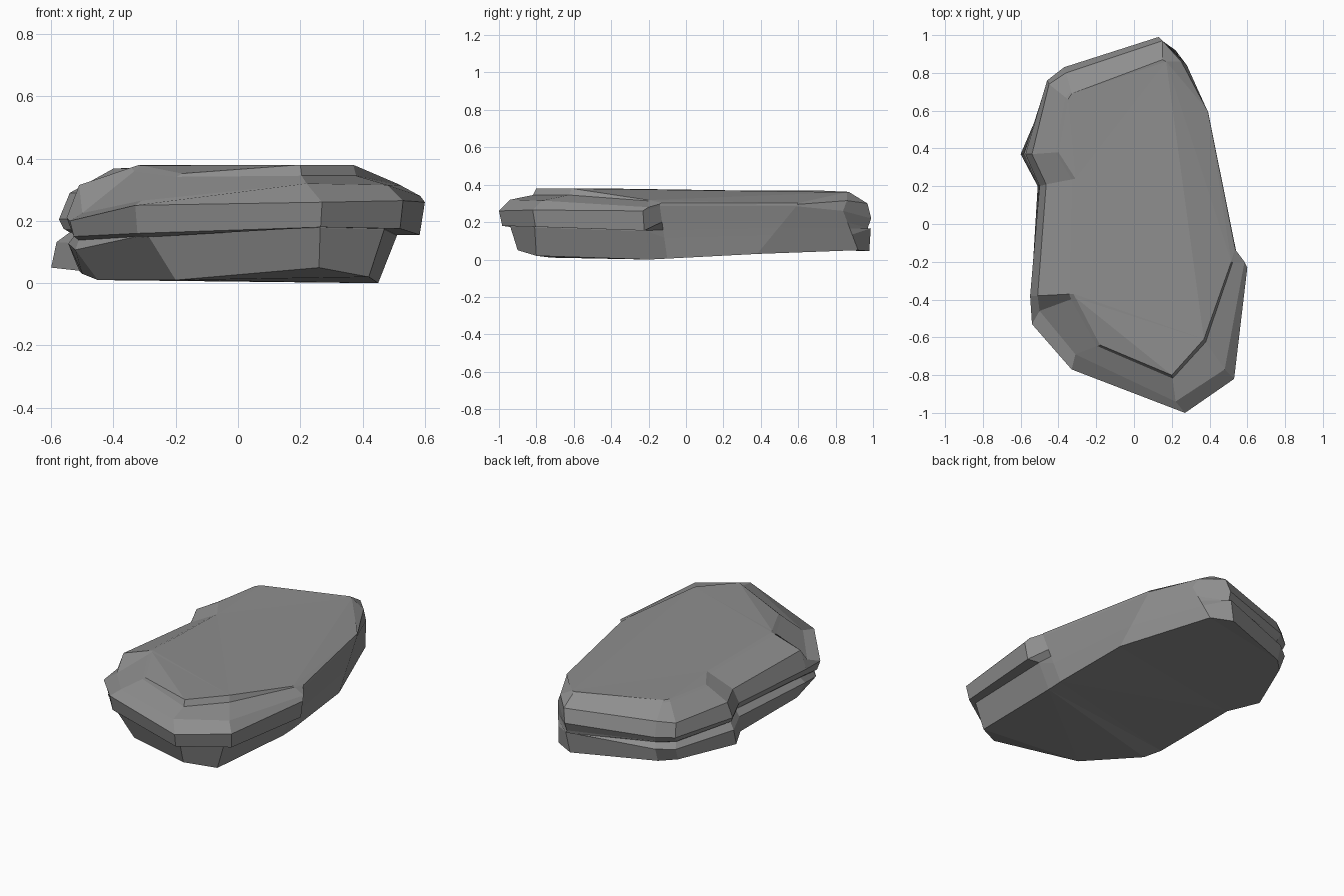
import bpy, bmesh
from mathutils import Vector

# One flat stone colour
stone = bpy.data.materials.new("grey stone")
stone.diffuse_color = (0.27, 0.27, 0.27, 1)

# Main outlines of the rock, counter-clockwise from the front corner
foot = [(.26, -.90, .05), (.42, -.80, .02), (.45, -.20, 0), (.45, -.10, .005),
        (.42, .38, .03), (.22, .92, .05), (.10, .98, .045), (-.37, .80, .05),
        (-.45, .72, .05), (-.60, .37, .05), (-.51, .20, .04), (-.50, -.36, .03),
        (-.45, -.45, .01), (-.20, -.72, .01)]
lip = [(.27, -1.0, .26), (.53, -.82, .265), (.60, -.23, .26), (.54, -.14, .285),
       (.393, .59, .285), (.28, .84, .26), (.13, .99, .22), (-.37, .83, .205),
       (-.46, .76, .20), (-.575, .37, .205), (-.50, .20, .21), (-.55, -.38, .21),
       (-.54, -.53, .20), (-.33, -.77, .25)]
ledge = [(.22, -.94, .32), (.48, -.77, .315), (.585, -.20, .28), (.54, -.14, .297),
         (.392, .595, .295), (.25, .86, .315), (.15, .97, .30), (-.36, .80, .29),
         (-.45, .74, .28), (-.54, .37, .29), (-.465, .21, .29), (-.51, -.38, .315),
         (-.50, -.46, .225), (-.31, -.69, .265)]
top = [(.20, -.80, .38), (.37, -.61, .38), (.515, -.20, .318), (.535, -.13, .303),
       (.39, .60, .302), (.17, .86, .36), (.15, .87, .362), (-.33, .69, .37),
       (-.35, .66, .37), (-.40, .38, .368), (-.31, .24, .37), (-.32, -.37, .379),
       (-.31, -.39, .378), (-.18, -.64, .352)]

# Per corner: (lip thickness, how far the base reaches under the lip, crack depth)
seam = [(.08, .4, 0), (.09, .45, 0), (.105, .4, 0), (.10, .5, 0), (.09, .6, 0),
        (.08, .6, 0), (.05, .8, .008), (.03, .9, .03), (.03, .9, .035),
        (.03, .7, .05), (.04, .8, .04), (.04, .9, .03), (.05, .8, .015), (.09, .7, .005)]


def inset(p, d, z):
    flat = Vector((p[0], p[1], 0))
    q = flat - flat.normalized() * d
    return Vector((q.x, q.y, z))


foot, lip, ledge, top = ([Vector(p) for p in r] for r in (foot, lip, ledge, top))
shelf, crack, under, step = [], [], [], []
for i, (thick, reach, depth) in enumerate(seam):
    f, l = foot[i], lip[i]
    z = l.z - thick
    if i in (3, 4, 5):                   # smooth right flank, no overhang
        shelf.append(f.lerp(l, .4))
        crack.append(f.lerp(l, .55))
        under.append(f.lerp(l, .7))
    else:                                # cracked sides and front overhang
        s = f.lerp(l, reach)
        shelf.append(Vector((s.x, s.y, z - .04 * (depth > .012) - .003)))
        crack.append(inset(s, depth, z - .012 * (depth > 0)))
        under.append(inset(l, .018, z))
    # riser around the raised front of the top
    step.append(inset(top[i], -.018, .345) if i < 2 else top[i].lerp(ledge[i], .12))

# Skin all the outlines into one closed rock
bm = bmesh.new()
rings = [[bm.verts.new(p) for p in r]
         for r in (foot, shelf, crack, under, lip, ledge, step, top)]
n = len(foot)
for a, b in zip(rings, rings[1:]):
    for i in range(n):
        j = (i + 1) % n
        bm.faces.new((a[i], a[j], b[j], b[i]))

# Underside, flat crown, sloping right shoulder and small dip at front left
caps = [bm.faces.new(rings[0][::-1])]
t = rings[-1]
caps += [bm.faces.new([t[i] for i in ids]) for ids in
         ((0, 1, 5, 6, 7, 8, 9, 10, 11, 12), (1, 2, 3, 4, 5), (12, 13, 0))]
bmesh.ops.triangulate(bm, faces=caps, ngon_method='BEAUTY')
bmesh.ops.recalc_face_normals(bm, faces=bm.faces)

mesh = bpy.data.meshes.new("flat_rock")
bm.to_mesh(mesh)
bm.free()
mesh.materials.append(stone)
rock = bpy.data.objects.new("flat_rock", mesh)
bpy.context.collection.objects.link(rock)
